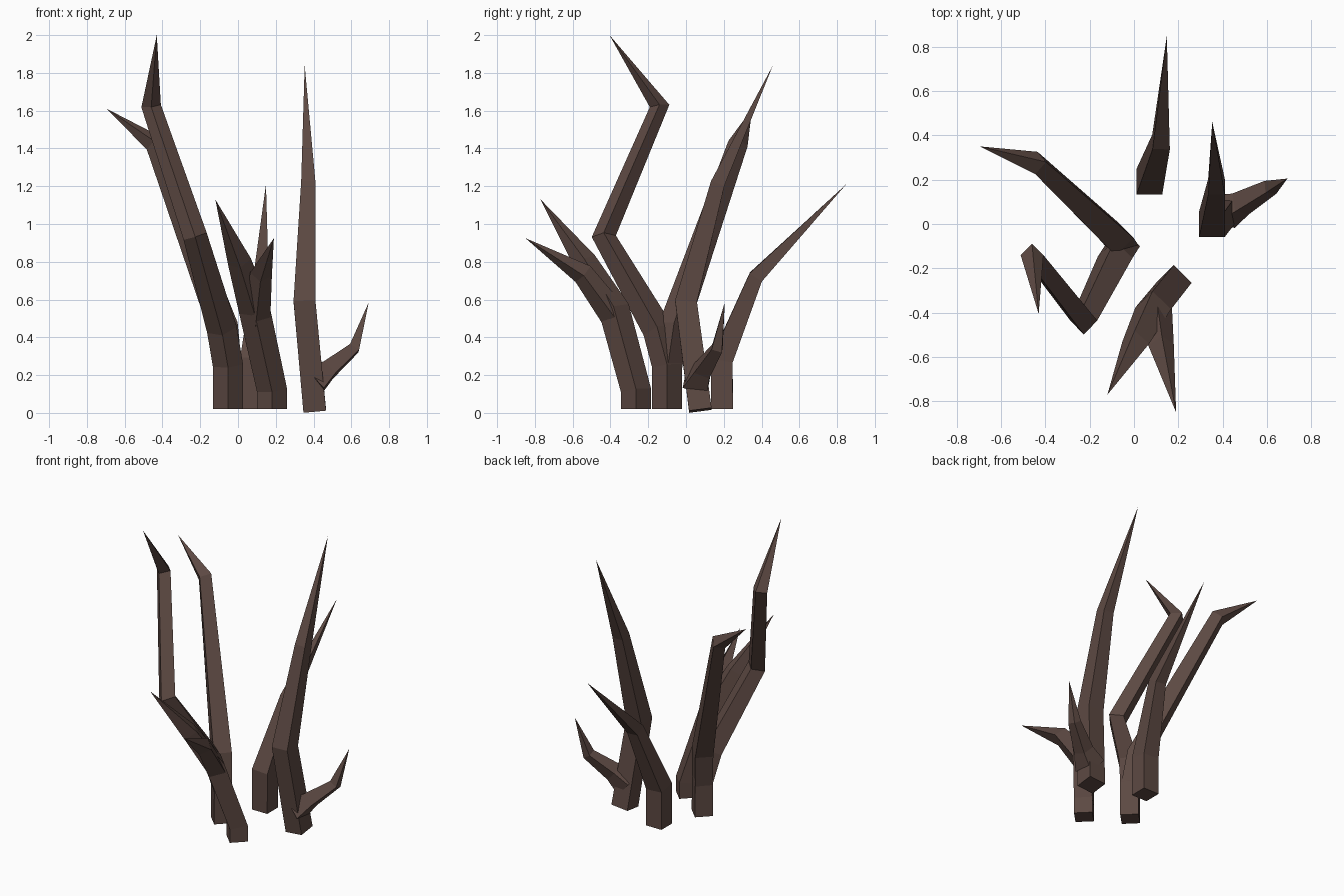
import bpy, bmesh, math
from mathutils import Vector

if "Cube" in bpy.data.objects:
    bpy.data.objects.remove(bpy.data.objects["Cube"])

wood = bpy.data.materials.new("dark_brown_wood")
wood.diffuse_color = (0.108, 0.066, 0.055, 1)
wood.use_nodes = True
wood.node_tree.nodes["Principled BSDF"].inputs["Base Color"].default_value = wood.diffuse_color


def tube(bm, path, angle):
    """Four-sided limb through (x, y, z, half diagonal); ends in a sharp tip."""
    pts = [Vector(p[:3]) for p in path]
    dirs = [(b - a).normalized() for a, b in zip(pts, pts[1:])]
    rings = []
    for i, p in enumerate(path[:-1]):
        n = dirs[0] if i == 0 else (dirs[i - 1] + dirs[i]).normalized()
        rot = Vector((0, 0, 1)).rotation_difference(n)
        ring = []
        for k in range(4):
            t = math.radians(angle + 90 * k)
            off = rot @ Vector((math.cos(t), math.sin(t), 0)) * p[3]
            ring.append(bm.verts.new(pts[i] + off))
        rings.append(ring)
    bm.faces.new(rings[0][::-1])
    for r, s in zip(rings, rings[1:]):
        for k in range(4):
            j = (k + 1) % 4
            bm.faces.new((r[k], r[j], s[j], s[k]))
    tip = bm.verts.new(pts[-1])
    for k in range(4):
        bm.faces.new((rings[-1][k], rings[-1][(k + 1) % 4], tip))


def stalk(name, angle, *paths):
    bm = bmesh.new()
    for path in paths:
        tube(bm, path, angle)
    bmesh.ops.recalc_face_normals(bm, faces=bm.faces)
    me = bpy.data.meshes.new(name)
    bm.to_mesh(me)
    bm.free()
    me.materials.append(wood)
    bpy.context.collection.objects.link(bpy.data.objects.new(name, me))


# tall forked branch on the left
stalk("left_branch", 0,
      [(-.053, -.1, .02, .08), (-.053, -.1, .25, .08), (-.085, -.15, .44, .08),
       (-.227, -.435, .935, .064), (-.46, -.14, 1.625, .052), (-.43, -.405, 2.0, 0)],
      [(-.053, -.1, .22, .076), (-.08, -.065, .46, .08),
       (-.44, .275, 1.425, .053), (-.695, .35, 1.61, 0)])

# front branch with two prongs
stalk("front_branch", 0,
      [(.18, -.265, .02, .08), (.18, -.265, .12, .08), (.087, -.38, .545, .083),
       (.008, -.535, .8, .063), (-.12, -.77, 1.13, 0)],
      [(.095, -.37, .5, .076), (.122, -.545, .735, .058), (.19, -.85, .925, 0)])

# right branch with a low side twig
stalk("right_branch", 45,
      [(.406, .076, .014, .085), (.352, 0, .59, .082),
       (.372, .168, 1.215, .053), (.353, .46, 1.84, 0)],
      [(.40, .055, .16, .095), (.48, .09, .228, .062),
       (.615, .165, .342, .04), (.692, .205, .585, 0)])

# back branch
stalk("back_branch", 45,
      [(.069, .19, .02, .082), (.069, .19, .28, .082),
       (.122, .37, .72, .055), (.148, .848, 1.21, 0)])
